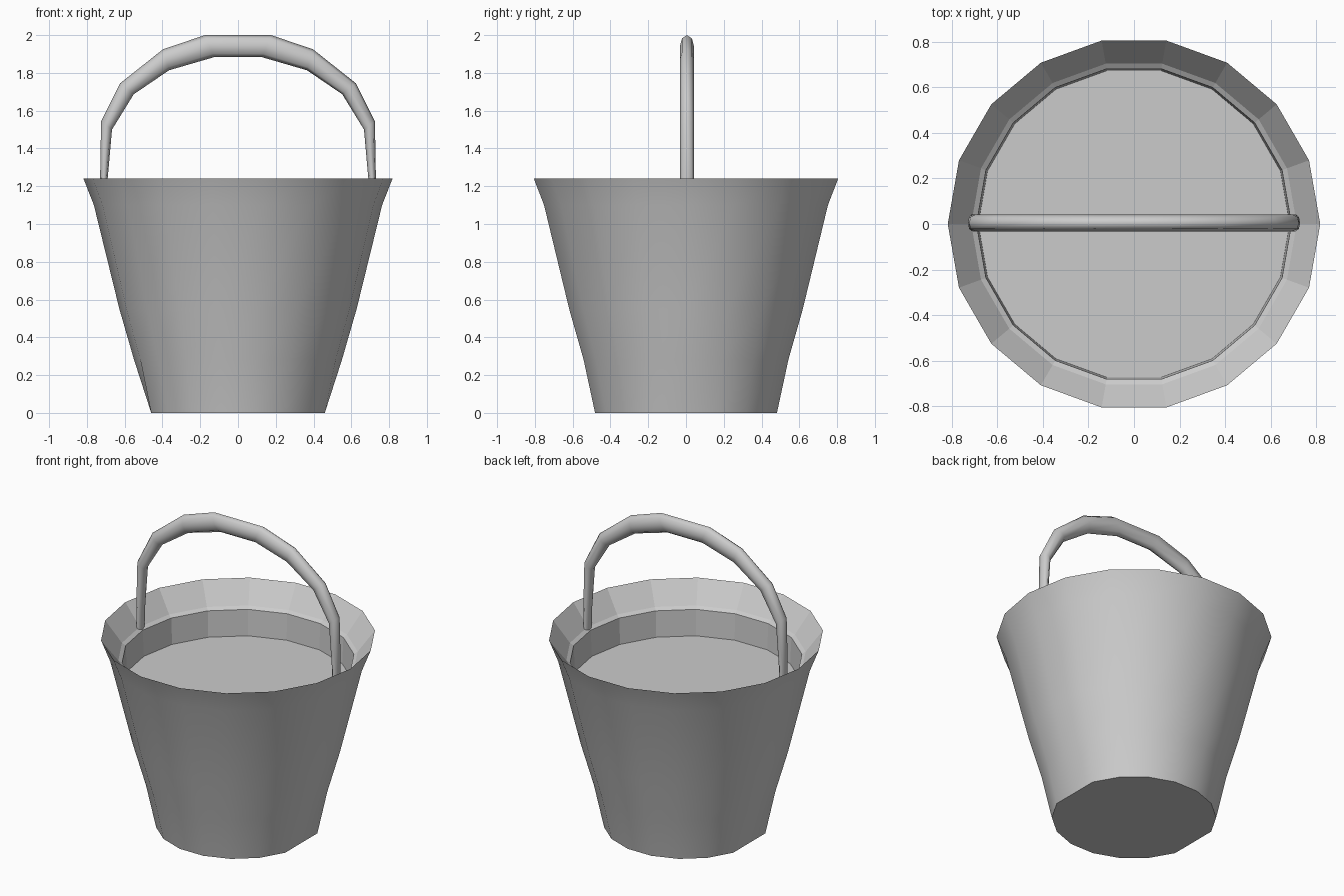
import bpy, bmesh
from math import cos, sin, pi

if "Cube" in bpy.data.objects:
    bpy.data.objects.remove(bpy.data.objects["Cube"])

SIDES = 18


def finish(bm, name):
    bmesh.ops.recalc_face_normals(bm, faces=bm.faces)
    me = bpy.data.meshes.new(name)
    bm.to_mesh(me)
    bm.free()
    ob = bpy.data.objects.new(name, me)
    bpy.context.collection.objects.link(ob)
    return ob


def bridge(bm, a, b, smooth):
    n = len(a)
    for i in range(n):
        j = (i + 1) % n
        bm.faces.new((a[i], a[j], b[j], b[i])).smooth = smooth


def ring(bm, r, z):
    return [bm.verts.new((r * cos(2 * pi * i / SIDES), r * sin(2 * pi * i / SIDES), z))
            for i in range(SIDES)]


# Bucket: smooth outer wall, faceted flared lip, inner wall
outer = [(0.489, 0), (0.55, 0.28), (0.628, 0.55), (0.763, 1.10), (0.818, 1.24)]
inner = [(0.715, 1.105), (0.692, 1.09), (0.684, 0.92)]
bm = bmesh.new()
rings = [ring(bm, r, z) for r, z in outer + inner]
for k in range(len(rings) - 1):
    bridge(bm, rings[k], rings[k + 1], k < len(outer) - 1)
# Base is flattened at both sides, under the handle
for i in (0, SIDES // 2):
    rings[0][i].co.x *= cos(2 * pi / SIDES)
bm.faces.new(rings[0])
# Level fill inside the bucket
bm.faces.new(rings[-1])
for e in bm.edges:
    if not all(f.smooth for f in e.link_faces):
        e.smooth = False
finish(bm, "bucket")

# Handle: arched bar, given as (outer edge, inner edge) pairs of the left half
half = [((-0.727, 1.07), (-0.697, 1.07)), ((-0.73, 1.24), (-0.69, 1.24)),
        ((-0.725, 1.544), (-0.667, 1.50)), ((-0.624, 1.745), (-0.552, 1.687)),
        ((-0.397, 1.925), (-0.365, 1.814)), ((-0.175, 2.0), (-0.128, 1.883))]
path = half + [((-a[0], a[1]), (-b[0], b[1])) for a, b in reversed(half)]
bm = bmesh.new()
N = 8
loops = []
for (ox, oz), (ix, iz) in path:
    loop = []
    for i in range(N):
        t = 2 * pi * i / N
        u = (1 + cos(t)) / 2
        loop.append(bm.verts.new((ix + (ox - ix) * u, 0.005 + 0.037 * sin(t),
                                  iz + (oz - iz) * u)))
    loops.append(loop)
for a, b in zip(loops, loops[1:]):
    bridge(bm, a, b, True)
for cap in (loops[0], loops[-1]):
    f = bm.faces.new(cap)
    for e in f.edges:
        e.smooth = False
finish(bm, "handle")
